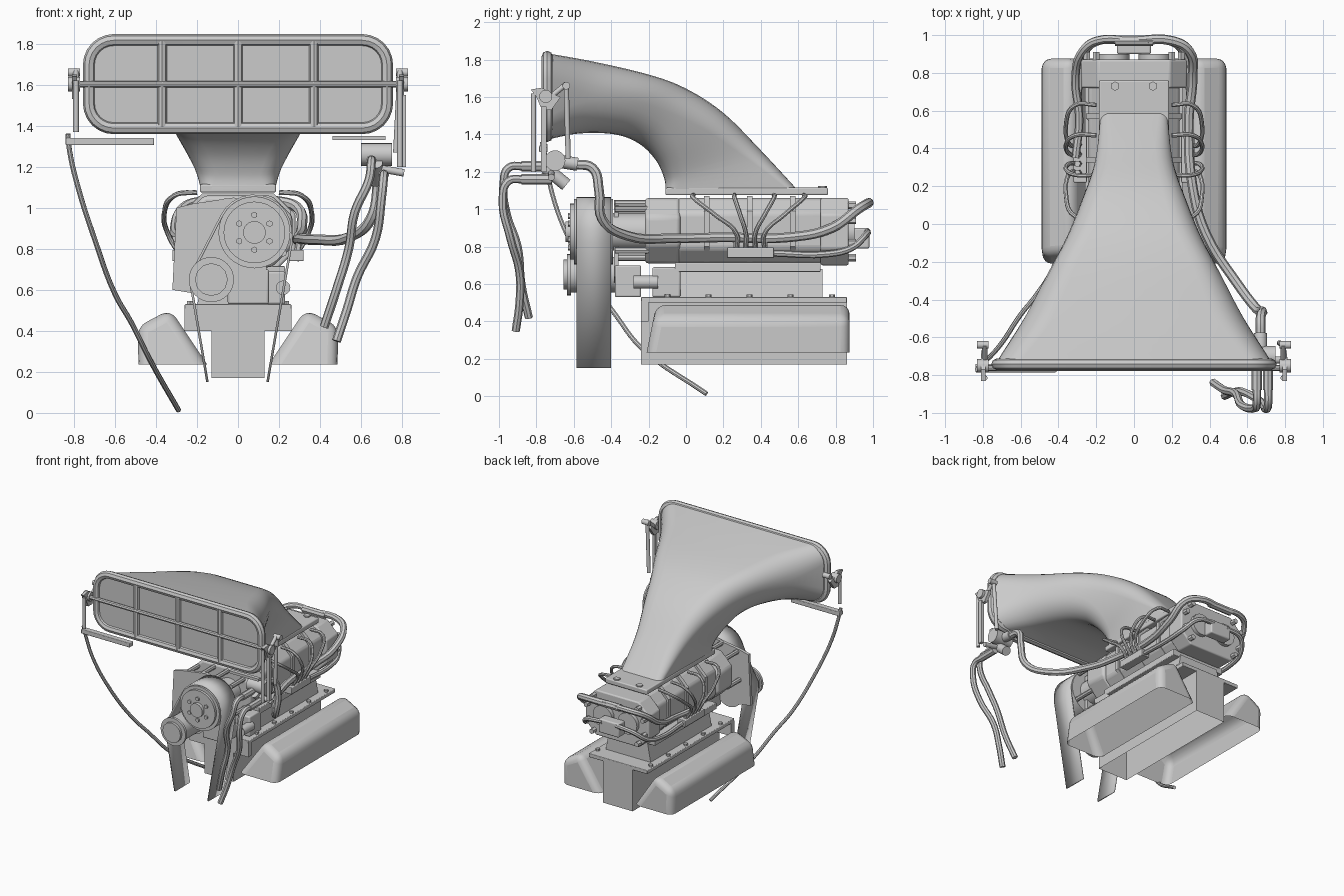
import bpy, bmesh, math
from mathutils import Vector

cube = bpy.data.objects.get("Cube")
if cube:
    bpy.data.objects.remove(cube, do_unlink=True)

metal = bpy.data.materials.new("grey metal")
metal.use_nodes = True
metal.diffuse_color = (0.6, 0.6, 0.6, 1)
metal.node_tree.nodes["Principled BSDF"].inputs["Base Color"].default_value = (0.6, 0.6, 0.6, 1)


def add(name, data, bevel=0, smooth=True, segments=3):
    ob = bpy.data.objects.new(name, data)
    bpy.context.collection.objects.link(ob)
    data.materials.append(metal)
    if bevel:
        mod = ob.modifiers.new("bevel", "BEVEL")
        mod.width, mod.segments = bevel, segments
    if smooth:
        bpy.ops.object.select_all(action="DESELECT")
        ob.select_set(True)
        bpy.context.view_layer.objects.active = ob
        if ob.type == "CURVE":
            bpy.ops.object.convert(target="MESH")
        bpy.ops.object.shade_smooth_by_angle(angle=math.radians(35))
    return ob


def from_bmesh(name, bm, **kw):
    mesh = bpy.data.meshes.new(name)
    bm.to_mesh(mesh)
    bm.free()
    return add(name, mesh, **kw)


def loft(name, rings, open_below=False, **kw):
    bm = bmesh.new()
    rows = [[bm.verts.new(p) for p in ring] for ring in rings]
    n = len(rows[0])
    for a, b in zip(rows, rows[1:]):
        for i in range(n):
            bm.faces.new((a[i], a[(i + 1) % n], b[(i + 1) % n], b[i]))
    bm.faces.new(rows[0])
    bm.faces.new(rows[-1])
    bmesh.ops.recalc_face_normals(bm, faces=bm.faces)
    if open_below:
        low = [f for f in bm.faces if f.normal.z < -.9]
        bmesh.ops.delete(bm, geom=low, context="FACES")
    return from_bmesh(name, bm, **kw)


def prism(name, outline, y0, y1, **kw):
    """Extrude an (x, z) outline along y."""
    return loft(name, [[(x, y, z) for x, z in outline] for y in (y0, y1)], **kw)


def box(name, x0, x1, y0, y1, z0, z1, **kw):
    return prism(name, [(x0, z0), (x1, z0), (x1, z1), (x0, z1)], y0, y1, **kw)


def rod(name, a, b, r, sides=20, **kw):
    a, b = Vector(a), Vector(b)
    bm = bmesh.new()
    bmesh.ops.create_cone(bm, cap_ends=True, segments=sides, radius1=r, radius2=r, depth=(b - a).length)
    turn = (b - a).to_track_quat("Z", "Y").to_matrix().to_4x4()
    turn.translation = (a + b) / 2
    bm.transform(turn)
    return from_bmesh(name, bm, **kw)


def tube(name, pts, r, cyclic=False, straight=False):
    cu = bpy.data.curves.new(name, "CURVE")
    cu.dimensions, cu.bevel_depth, cu.bevel_resolution = "3D", r, 2
    cu.use_fill_caps, cu.resolution_u = True, 5
    sp = cu.splines.new("POLY" if straight else "BEZIER")
    points = sp.points if straight else sp.bezier_points
    points.add(len(pts) - 1)
    for p, co in zip(points, pts):
        p.co = (*co, 1) if straight else co
        if not straight:
            p.handle_left_type = p.handle_right_type = "AUTO"
    sp.use_cyclic_u = cyclic
    return add(name, cu)


def rounded(w, h, r, n=6):
    out = []
    for k, (sx, sy) in enumerate([(1, 1), (-1, 1), (-1, -1), (1, -1)]):
        for i in range(n + 1):
            t = math.pi / 2 * (k + i / n)
            out.append((sx * (w - r) + r * math.cos(t), sy * (h - r) + r * math.sin(t)))
    return out


# Intake scoop: top y, z / bottom y, z / half width / corner radius
stations = [Vector(s) for s in [
    (-.75, 1.835, -.75, 1.37, .74, .12), (-.5, 1.79, -.57, 1.405, .6, .17),
    (-.2, 1.72, -.38, 1.40, .46, .16), (0, 1.645, -.25, 1.35, .365, .16),
    (.2, 1.515, -.16, 1.26, .285, .14), (.4, 1.315, -.115, 1.16, .21, .1),
    (.59, 1.11, -.11, 1.09, .18, .05)]]
rings = []
for i in range(len(stations) - 1):
    p0, p1 = stations[max(i - 1, 0)], stations[i]
    p2, p3 = stations[i + 1], stations[min(i + 2, len(stations) - 1)]
    for k in range(6):
        t = k / 6
        rings.append(p1 + (p2 - p0) * t / 2 + (2 * p0 - 5 * p1 + 4 * p2 - p3) * t * t / 2
                     + (3 * p1 - p0 - 3 * p2 + p3) * t ** 3 / 2)
rings.append(stations[-1])
sections = []
for s in rings:
    top, low = Vector((0, s[0], s[1])), Vector((0, s[2], s[3]))
    half = (top - low) / 2
    sections.append([(top + low) / 2 + half.normalized() * v + Vector((u, 0, 0))
                     for u, v in rounded(s[4], half.length, s[5])])
loft("scoop", sections)
box("scoop_base", -.185, .185, -.11, .76, 1.075, 1.115, bevel=.008)
for x in (-.1, .1):
    rod("scoop_bolt", (x, .73, 1.1), (x, .73, 1.125), .025, 6)

# Mouth frame, bars and shaft over the closed mouth
mid = 1.603
tube("mouth_frame", [(x, -.742, mid + z) for x, z in rounded(.726, .214, .12)], .03, True, True)
for x in (-.37, 0, .37):
    tube("vertical_bar", [(x, -.75, mid - .21), (x, -.75, mid + .21)], .023, straight=True)
tube("shutter_shaft", [(-.82, -.762, mid), (.82, -.762, mid)], .016, straight=True)

# Shutter linkages
for s in (-1, 1):
    rod("shaft_collar", (s * .77, -.75, mid), (s * .83, -.75, mid), .035)
    lever = [(-.83, 1.64), (-.8, 1.6), (-.77, 1.53), (-.72, 1.53), (-.67, 1.6), (-.72, 1.62), (-.77, 1.65)]
    loft("lever", [[(s * x, y, z) for y, z in lever] for x in (.785, .81)])
    rod("lever_rod", (s * .79, -.64, 1.67), (s * .79, -.76, 1.57), .014)
    rod("link_rod", (s * .79, -.815, 1.62), (s * .79, -.815, 1.37 if s < 0 else 1.2), .014)
    rod("link_end", (s * .77, -.64, 1.66), (s * .83, -.64, 1.66), .02)
rod("rear_link", (.79, -.64, 1.66), (.77, -.63, 1.27), .014)
box("valve_arm", .795, .82, -.775, -.745, 1.2, 1.55)
box("cable_bracket", -.84, -.41, -.785, -.74, 1.305, 1.34, bevel=.005)
box("right_tab", .46, .72, -.77, -.74, 1.33, 1.35)
tube("control_cable", [(-.83, -.77, 1.36), (-.82, -.75, 1.27), (-.78, -.72, 1.1), (-.7, -.63, .85),
                       (-.6, -.48, .58), (-.52, -.38, .44), (-.43, -.24, .26), (-.29, .11, .013)], .013)

# Fuel valve and feed hoses
rod("valve_body", (.6, -.7, 1.26), (.75, -.7, 1.26), .055)
rod("valve_outlet", (.67, -.7, 1.26), (.67, -.58, 1.24), .035)
rod("valve_spout", (.67, -.75, 1.22), (.67, -.64, 1.13), .035)
rod("valve_lever", (.7, -.72, 1.19), (.81, -.72, 1.17), .018)
for x, z in ((.65, 1.23), (.71, 1.16)):
    rod("hose_fitting", (x, -.72, z), (x, -.88, z), .027, 8)
tube("hose_a", [(.65, -.86, 1.23), (.65, -.95, 1.22), (.64, -.975, 1.14), (.57, -.96, .98),
                (.54, -.9, .8), (.48, -.88, .6), (.42, -.84, .42)], .022)
tube("hose_b", [(.71, -.86, 1.16), (.71, -.95, 1.15), (.7, -.98, 1.05), (.67, -.94, .85),
                (.58, -.89, .66), (.53, -.89, .5), (.48, -.91, .35)], .022)
tube("main_hose", [(.67, -.6, 1.24), (.67, -.5, 1.22), (.68, -.465, 1.1), (.65, -.45, .95),
                   (.55, -.32, .86), (.38, -.05, .845), (.31, .2, .85), (.29, .55, .85),
                   (.31, .78, .9), (.29, .92, 1.0), (.2, .97, 1.03), (0, .97, 1.03)], .026)
tube("return_hose", [(-.31, .35, .84), (-.29, .55, .85), (-.31, .78, .9), (-.27, .92, 1.0),
                     (-.2, .97, 1.03), (0, .97, 1.03)], .022)
rod("hose_union", (-.1, .97, 1.03), (.1, .97, 1.03), .028, 8)


# Blower case with end housings and ribs
def case(name, w, low, high, c, y0, y1, **kw):
    pts = [(w, low + c), (w, high - c), (w - c, high), (c - w, high),
           (-w, high - c), (-w, low + c), (c - w, low), (w - c, low)]
    prism(name, pts, y0, y1, **kw)


case("blower_case", .24, .71, 1.06, .08, -.05, .74, bevel=.02)
case("front_housing", .265, .71, 1.06, .1, -.22, -.03, bevel=.02)
case("rear_housing", .28, .7, 1.06, .09, .72, .87, bevel=.01)
for y in (.11, .34, .57):
    case("case_rib", .255, .72, 1.07, .08, y - .015, y + .015)
for s in (-1, 1):
    rod("bearing_boss", (s * .11, .86, .88), (s * .11, .9, .88), .085)
    for z in (.74, .82, .94, 1.02):
        x = s * (.25 if .8 < z < 1 else .2)
        rod("rear_bolt", (x, .86, z), (x, .91, z), .02, 6)
    for x, z in ((.06, 1.03), (.2, 1.0), (.22, .78), (.08, .74)):
        rod("front_stud", (s * x, -.38, z), (s * x, -.2, z), .018, 8)
    # Distribution blocks and injector lines
    box("injector_block", s * .25, s * .32, .22, .47, .74, .795, bevel=.005)
    for i, y in enumerate((.04, .26, .47, .63)):
        y0 = .27 + i * .05
        tube("injector_line", [(s * .29, y0, .78), (s * .34, y0, .87), (s * .36, (y + y0) / 2, .97),
                               (s * .31, y, 1.06), (s * .2, y, 1.075)], .012)
        rod("line_nut", (s * .29, y0, .78), (s * .3, y0, .84), .017, 6)
    tube("drain_hose", [(s * .29, .46, .765), (s * .29, .75, .76), (s * .27, .88, .79),
                        (s * .2, .96, .86), (s * .06, .97, .88)], .018)
box("rear_fitting", -.09, .09, .9, .98, .79, .9, bevel=.01)
rod("drive_snout", (.08, -.42, .88), (.08, -.2, .88), .1)

# Drive pulleys, belt and bracket
rod("drive_pulley", (.08, -.6, .88), (.08, -.39, .88), .175, 40)
rod("pulley_rim", (.08, -.62, .88), (.08, -.6, .88), .15, 40)
rod("pulley_hub", (.08, -.645, .88), (.08, -.61, .88), .055, 24)
for i in range(6):
    a = i * math.pi / 3 + math.pi / 6
    x, z = .08 + .085 * math.cos(a), .88 + .085 * math.sin(a)
    rod("hub_bolt", (x, -.63, z), (x, -.61, z), .016, 6)
rod("idler", (-.13, -.62, .65), (-.13, -.38, .65), .095, 32)
for y in (-.635, -.38):
    rod("idler_flange", (-.13, y, .65), (-.13, y + .02, .65), .11, 32)
rod("idler_cap", (-.13, -.655, .65), (-.13, -.63, .65), .08, 12)
path = [(-.155, .15), (-.235, .62), (-.23, .69), (-.2, .74)]
path += [(.08 + .185 * math.cos(a), .88 + .185 * math.sin(a))
         for a in [math.radians(155 - 15 * i) for i in range(11)]] + [(.265, .82), (.15, .15)]
bm = bmesh.new()
cols = [[bm.verts.new((x, y, z)) for y in (-.585, -.4)] for x, z in path]
for a, b in zip(cols, cols[1:]):
    bm.faces.new((a[0], b[0], b[1], a[1]))
belt = from_bmesh("belt", bm)
belt.modifiers.new("thickness", "SOLIDIFY").thickness = .012
prism("idler_bracket", [(-.32, .6), (-.2, .58), (.14, .64), (.14, 1.0), (-.02, 1.05),
                        (-.22, 1.02), (-.3, 1.0)], -.385, -.36)
box("bracket_foot", -.05, .15, -.38, -.24, .53, .7, bevel=.01)
rod("shaft_pipe", (.22, -.28, .61), (.22, -.15, .61), .035)
box("pipe_mount", .12, .23, -.18, -.03, .53, .69, bevel=.01)

# Engine block, open underneath, and intake manifold
prism("engine_block", [(-.13, .17), (.13, .17), (.13, .5), (.15, .52), (-.15, .52), (-.13, .5)],
      -.24, .86, open_below=True, smooth=False)
box("valley_plate", -.26, .26, -.24, .86, .5, .53, bevel=.005)
prism("manifold", [(-.2, .52), (.2, .52), (.17, .68), (-.17, .68)], -.04, .73, smooth=False)
box("blower_plate", -.23, .23, -.06, .72, .665, .715, bevel=.005)

# Hollow valve covers, front tabs and bolts on the valley plate
for s in (-1, 1):
    shape = [(.15, .235), (.485, .235), (.49, .42), (.33, .505)]
    front = [(s * x, -.21 + (z - .235) * .2, z) for x, z in shape]
    back = [(s * x, .875, z) for x, z in shape]
    loft("valve_cover", [front, back], open_below=True, bevel=.05, segments=4)
    box("front_tab", s * .13, s * .26, -.24, -.2, .4, .51)
    for i in range(5):
        y = -.1 + i * .22
        rod("plate_bolt", (s * .235, y, .52), (s * .235, y, .545), .016, 6)
